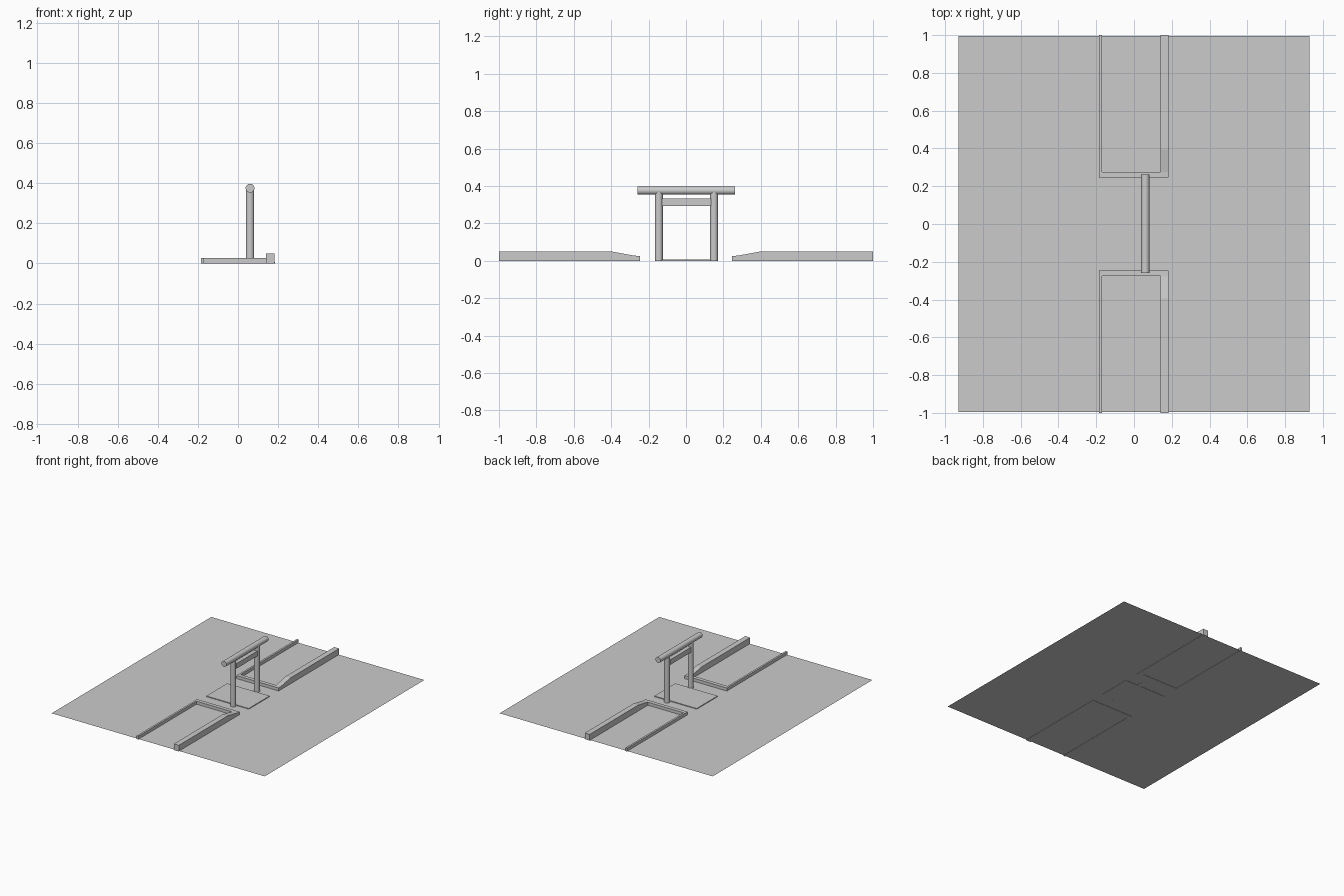
import bpy, bmesh
from mathutils import Vector

if "Cube" in bpy.data.objects:
    bpy.data.objects.remove(bpy.data.objects["Cube"])


def make_object(name, bm):
    bmesh.ops.recalc_face_normals(bm, faces=bm.faces)
    mesh = bpy.data.meshes.new(name)
    bm.to_mesh(mesh)
    bm.free()
    obj = bpy.data.objects.new(name, mesh)
    bpy.context.collection.objects.link(obj)
    return obj


def prism(name, points, direction):
    """Extrude a flat outline along a direction."""
    bm = bmesh.new()
    face = bm.faces.new([bm.verts.new(p) for p in points])
    if any(direction):
        out = bmesh.ops.extrude_face_region(bm, geom=[face])
        moved = [v for v in out["geom"] if isinstance(v, bmesh.types.BMVert)]
        bmesh.ops.translate(bm, verts=moved, vec=direction)
        if face.is_valid and all(len(e.link_faces) > 2 for e in face.edges):
            bm.faces.remove(face)
    return make_object(name, bm)


def rect(x0, x1, y0, y1, z):
    return [(x0, y0, z), (x1, y0, z), (x1, y1, z), (x0, y1, z)]


def cylinder(name, start, end, radius):
    start, end = Vector(start), Vector(end)
    axis = end - start
    bpy.ops.mesh.primitive_cylinder_add(
        vertices=32, radius=radius, depth=axis.length, location=(start + end) / 2,
        rotation=axis.to_track_quat('Z', 'Y').to_euler())
    obj = bpy.context.object
    obj.name = name
    bpy.ops.object.shade_smooth_by_angle()
    return obj


# Flat ground sheet and the thin slab under the posts
prism("ground_sheet", rect(-0.93, 0.93, -0.995, 0.995, 0.002), (0, 0, 0))
prism("centre_slab", rect(-0.185, 0.185, -0.13, 0.13, 0.0), (0, 0, 0.008))

# Kerbs: a low L-shaped edge and a raised kerb with a sloping nose, at each end
low_outline = [(-0.185, 1), (-0.185, 0.245), (0.14, 0.245), (0.14, 0.275),
               (-0.17, 0.275), (-0.17, 1)]
high_profile = [(0.245, 0), (0.245, 0.026), (0.275, 0.027), (0.395, 0.049),
                (1, 0.049), (1, 0)]
for side, label in ((-1, "front"), (1, "back")):
    prism(label + "_low_kerb", [(x, side * y, 0) for x, y in low_outline],
          (0, 0, 0.026))
    prism(label + "_high_kerb", [(0.14, side * y, z) for y, z in high_profile],
          (0.043, 0, 0))

# Barrier: two posts, a crossbar between them and a round top rail
for y, label in ((-0.145, "front"), (0.15, "back")):
    cylinder(label + "_post", (0.06, y, 0), (0.06, y, 0.37), 0.021)
prism("crossbar", rect(0.044, 0.076, -0.128, 0.133, 0.292), (0, 0, 0.04))
cylinder("top_rail", (0.06, -0.26, 0.375), (0.06, 0.263, 0.375), 0.022)
